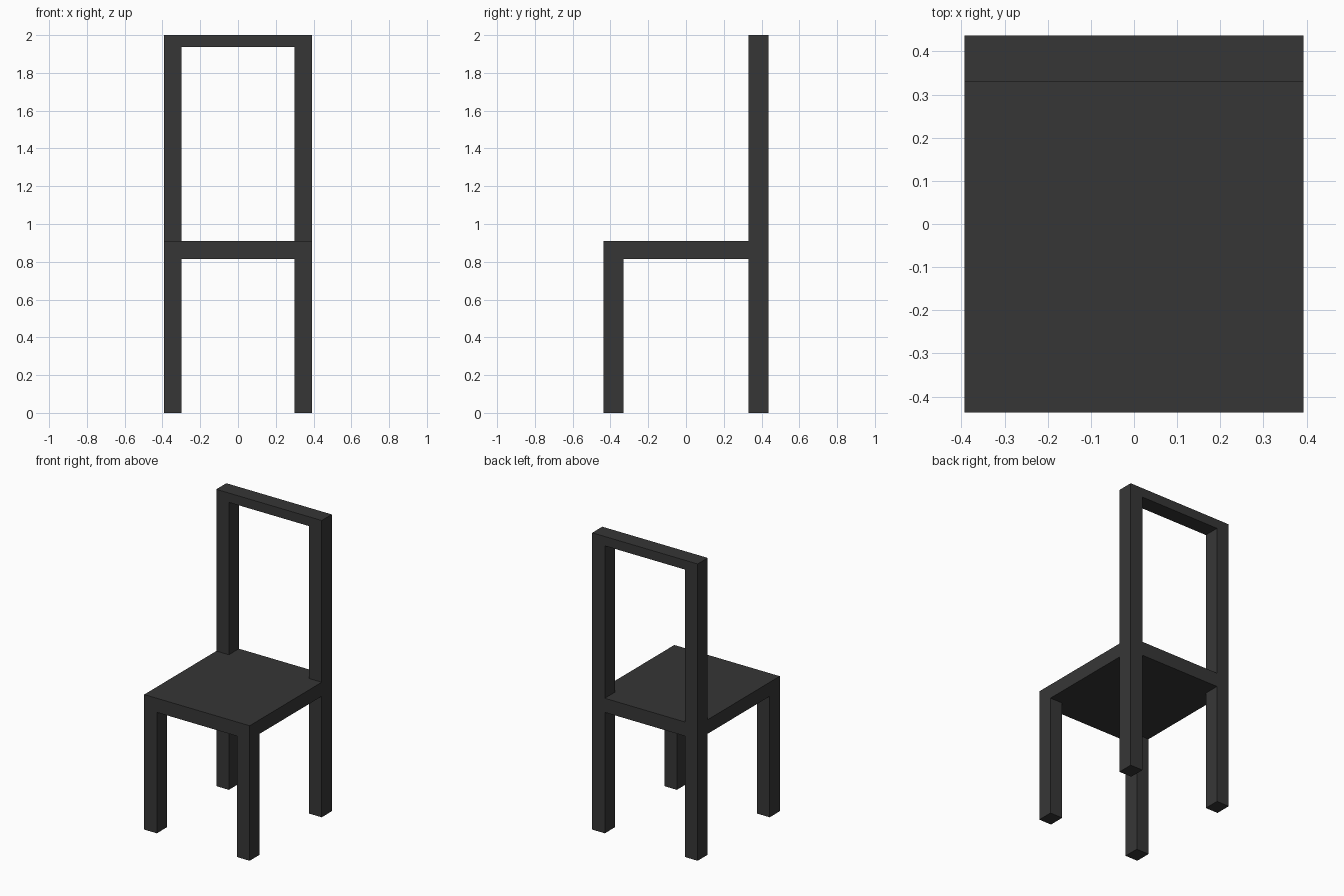
import bpy, bmesh

if "Cube" in bpy.data.objects:
    bpy.data.objects.remove(bpy.data.objects["Cube"])

# Key dimensions
X, Y = 0.393, 0.437            # half width, half depth
XI, YI = 0.299, 0.330          # inner faces of the legs
SEAT_LO, SEAT_HI = 0.815, 0.91
RAIL_LO, TOP = 1.937, 2.0

mat = bpy.data.materials.new("charcoal")
mat.diffuse_color = (0.037, 0.037, 0.037, 1)
mat.use_nodes = True
mat.node_tree.nodes["Principled BSDF"].inputs["Base Color"].default_value = mat.diffuse_color


def prism(name, outline, z0, z1):
    """Extrude a counter-clockwise plan outline from z0 to z1."""
    bm = bmesh.new()
    face = bm.faces.new([bm.verts.new((x, y, z0)) for x, y in outline])
    ext = bmesh.ops.extrude_face_region(bm, geom=[face], use_keep_orig=True)
    top = [v for v in ext["geom"] if isinstance(v, bmesh.types.BMVert)]
    bmesh.ops.translate(bm, verts=top, vec=(0, 0, z1 - z0))
    bmesh.ops.recalc_face_normals(bm, faces=bm.faces)
    me = bpy.data.meshes.new(name)
    bm.to_mesh(me)
    bm.free()
    me.materials.append(mat)
    ob = bpy.data.objects.new(name, me)
    bpy.context.collection.objects.link(ob)
    return ob


def rect(x0, x1, y0, y1):
    return [(x0, y0), (x1, y0), (x1, y1), (x0, y1)]


# Seat slab, notched at the back corners around the posts
prism("seat", [(-X, -Y), (X, -Y), (X, YI), (XI, YI),
               (XI, Y), (-XI, Y), (-XI, YI), (-X, YI)], SEAT_LO, SEAT_HI)

# Front legs and full-height back posts
for side, x0, x1 in (("left", -X, -XI), ("right", XI, X)):
    prism("front_leg_" + side, rect(x0, x1, -Y, -YI), 0, SEAT_LO)
    prism("back_post_" + side, rect(x0, x1, YI, Y), 0, TOP)

# Top rail joining the posts
prism("top_rail", rect(-XI, XI, YI, Y), RAIL_LO, TOP)
